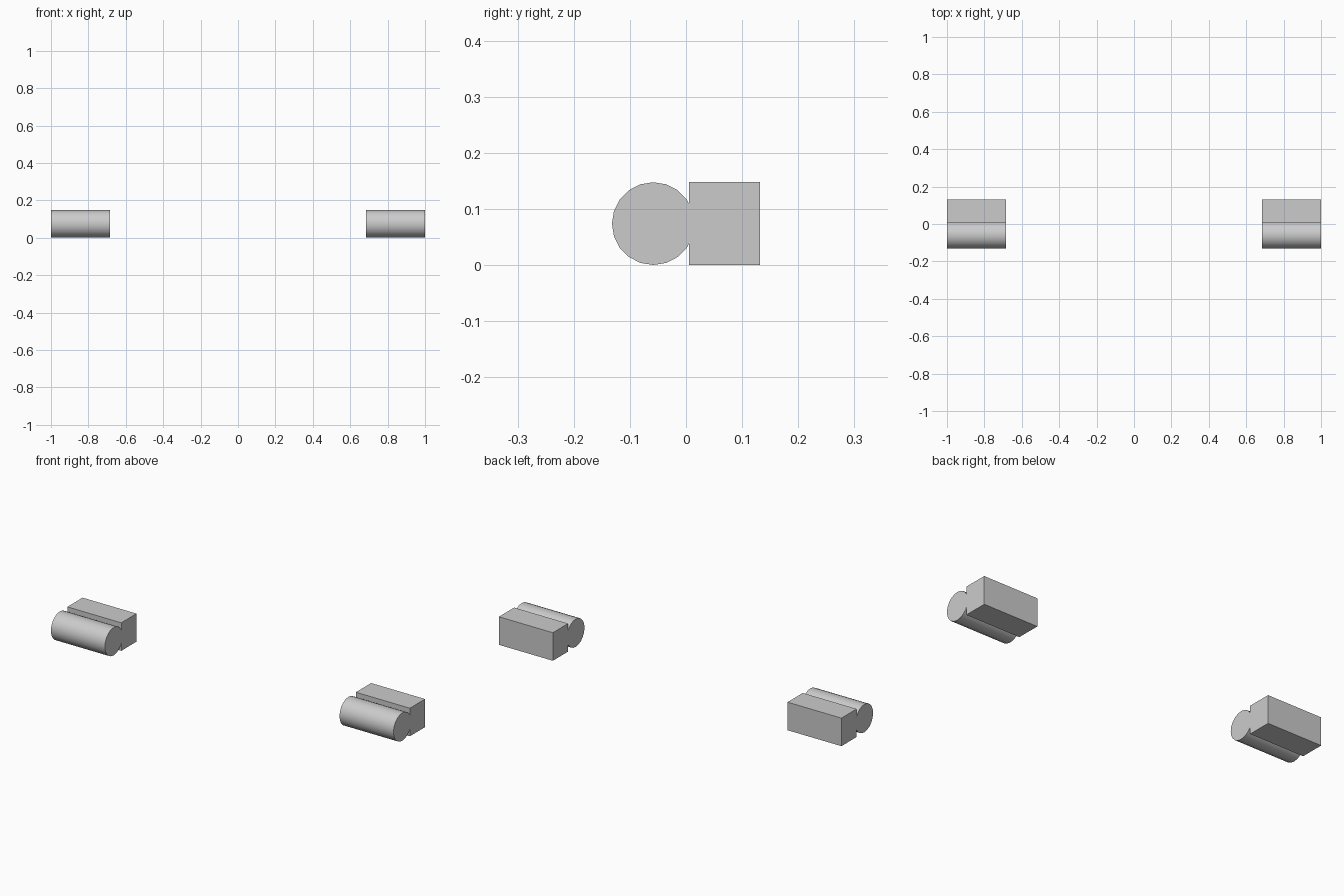
import bpy, bmesh
from math import sin, cos, pi, radians

if "Cube" in bpy.data.objects:
    bpy.data.objects.remove(bpy.data.objects["Cube"])

R, CY, CZ = 0.0737, -0.0583, 0.0742       # round bar radius and centre
Y0, Y1, TOP = 0.005, 0.132, 0.148         # square bar extents
X0, X1 = 0.685, 1.0                       # length of each block
SIDES = 20

# Cross-section: 20-sided round bar running into the square bar
ring = [(CY + R * cos(2 * pi * i / SIDES), CZ + R * sin(2 * pi * i / SIDES))
        for i in range(SIDES)]
inner, outer = ring[2], ring[1]
t = (Y0 - inner[0]) / (outer[0] - inner[0])
notch_z = inner[1] + t * (outer[1] - inner[1])
profile = [(Y0, notch_z)] + ring[2:SIDES - 1] + [
    (Y0, 2 * CZ - notch_z), (Y0, 0), (Y1, 0), (Y1, TOP), (Y0, TOP)]


def block(name, x_start, x_end):
    bm = bmesh.new()
    face = bm.faces.new([bm.verts.new((x_start, y, z)) for y, z in profile])
    out = bmesh.ops.extrude_face_region(bm, geom=[face])
    verts = [g for g in out["geom"] if isinstance(g, bmesh.types.BMVert)]
    bmesh.ops.translate(bm, verts=verts, vec=(x_end - x_start, 0, 0))
    bmesh.ops.recalc_face_normals(bm, faces=bm.faces)
    mesh = bpy.data.meshes.new(name)
    bm.to_mesh(mesh)
    bm.free()
    obj = bpy.data.objects.new(name, mesh)
    bpy.context.collection.objects.link(obj)
    bpy.ops.object.select_all(action='DESELECT')
    obj.select_set(True)
    bpy.context.view_layer.objects.active = obj
    bpy.ops.object.shade_smooth_by_angle(angle=radians(30))


# Matching blocks at both ends
block("left_block", -X1, -X0)
block("right_block", X0, X1)
